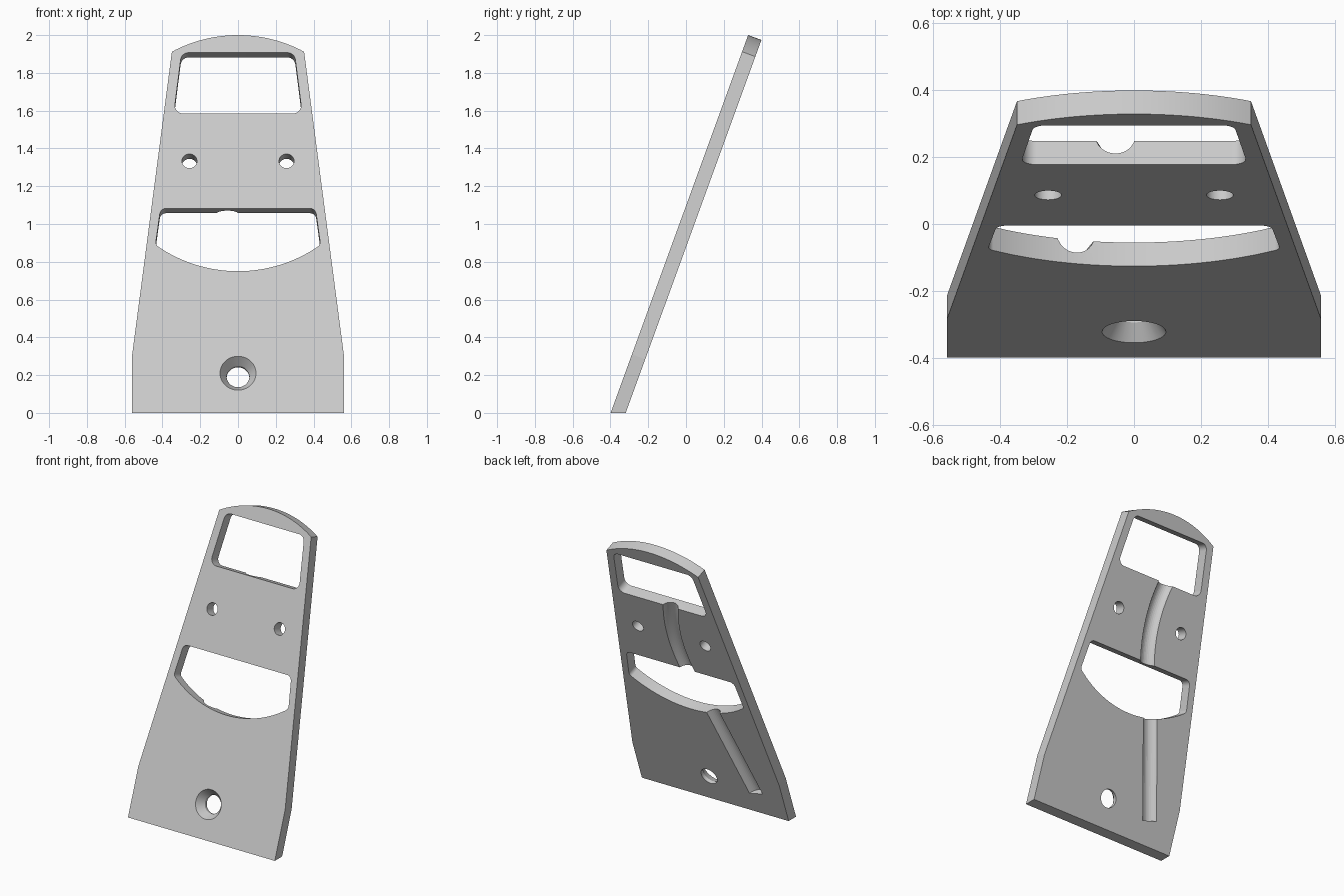
import bpy, bmesh
from math import sin, cos, tan, atan2, radians, pi
from mathutils import Vector, Matrix

if "Cube" in bpy.data.objects:
    bpy.data.objects.remove(bpy.data.objects["Cube"])

TILT = radians(20)
THICK = 0.075
C = cos(TILT)

grey = bpy.data.materials.new("light grey")
grey.use_nodes = True
grey.diffuse_color = (0.6, 0.6, 0.6, 1)
grey.node_tree.nodes["Principled BSDF"].inputs["Base Color"].default_value = (0.6, 0.6, 0.6, 1)


def link(name, bm):
    bmesh.ops.recalc_face_normals(bm, faces=bm.faces)
    mesh = bpy.data.meshes.new(name)
    bm.to_mesh(mesh)
    bm.free()
    obj = bpy.data.objects.new(name, mesh)
    bpy.context.collection.objects.link(obj)
    return obj


def prism(name, points, d0, d1):
    """Extrude an (x, height) profile through the plate depth."""
    bm = bmesh.new()
    face = bm.faces.new([bm.verts.new((x, d0, z / C)) for x, z in points])
    new = bmesh.ops.extrude_face_region(bm, geom=[face])["geom"]
    verts = [g for g in new if isinstance(g, bmesh.types.BMVert)]
    bmesh.ops.translate(bm, verts=verts, vec=(0, d1 - d0, 0))
    return link(name, bm)


def arc(half, z_end, z_mid, n=28):
    """Circular arc from +half to -half, passing through (0, z_mid)."""
    sag = abs(z_end - z_mid)
    r = (half * half + sag * sag) / (2 * sag)
    sign = 1 if z_mid > z_end else -1
    a = atan2(half, r - sag)
    angles = [a - 2 * a * i / n for i in range(n + 1)]
    return [(r * sin(t), z_mid - sign * r * (1 - cos(t))) for t in angles]


def fillet(before, corner, after, r, n=16):
    """Replace a corner with a tangent arc."""
    p = Vector(corner)
    u = (Vector(before) - p).normalized()
    w = (Vector(after) - p).normalized()
    half = u.angle(w) / 2
    centre = p + (u + w).normalized() * (r / sin(half))
    start = p + u * (r / tan(half)) - centre
    end = p + w * (r / tan(half)) - centre
    turn = start.angle(end)
    return [tuple(centre + (start * sin(turn * (1 - i / n)) + end * sin(turn * i / n)) / sin(turn))
            for i in range(n + 1)]


def round_cutter(name, x, z, r0, r1, d0, d1):
    bm = bmesh.new()
    place = Matrix.Translation((x, (d0 + d1) / 2, z / C)) @ Matrix.Rotation(-pi / 2, 4, "X")
    bmesh.ops.create_cone(bm, cap_ends=True, segments=64, radius1=r0, radius2=r1,
                          depth=d1 - d0, matrix=place)
    return link(name, bm)


def groove_cutter(name, points):
    """Round bar laid along a path just behind the back face."""
    curve = bpy.data.curves.new(name, "CURVE")
    curve.dimensions = "3D"
    curve.bevel_depth = 0.058
    curve.bevel_resolution = 14
    curve.use_fill_caps = True
    path = curve.splines.new("POLY")
    path.points.add(len(points) - 1)
    for p, (x, z) in zip(path.points, points):
        p.co = (x, THICK + 0.018, z / C, 1)
    temp = bpy.data.objects.new(name, curve)
    bpy.context.collection.objects.link(temp)
    mesh = bpy.data.meshes.new_from_object(temp.evaluated_get(bpy.context.evaluated_depsgraph_get()))
    bpy.data.objects.remove(temp)
    bm = bmesh.new()
    bm.from_mesh(mesh)
    bmesh.ops.remove_doubles(bm, verts=bm.verts, dist=1e-5)
    return link(name, bm)


# Plate with a level foot and an arched top
outline = [(-0.56, 0), (0.56, 0), (0.56, 0.31)] + arc(0.35, 1.912, 2.0) + [(-0.56, 0.31)]
plate = prism("tilted_plate", outline, 0, THICK)
for v in plate.data.vertices:
    if v.co.y > THICK / 2 and v.co.z < 0.01:
        v.co.z = THICK * tan(TILT)
plate.data.materials.append(grey)

# Upper window: rounded trapezoid
corners = [(0.34, 1.585), (0.299, 1.907), (-0.299, 1.907), (-0.34, 1.585)]
upper = []
for i, c in enumerate(corners):
    upper += fillet(corners[i - 1], c, corners[(i + 1) % 4], 0.042)

# Lower window: flat top, bowed bottom
bow = arc(0.437, 0.89, 0.75)
right_side = fillet(bow[1], bow[0], (0.41, 1.083), 0.03) + \
    fillet(bow[0], (0.41, 1.083), (-0.41, 1.083), 0.035)
lower = right_side + [(-x, z) for x, z in reversed(right_side)] + \
    [p for p in reversed(bow[2:-2])]

cutters = [prism("upper_window", upper, -0.1, 0.2),
           prism("lower_window", lower, -0.1, 0.2)]

# Screw holes and countersunk hole
for side in (-1, 1):
    cutters.append(round_cutter("screw_hole", side * 0.257, 1.333, 0.04, 0.04, -0.1, 0.2))
cutters.append(round_cutter("centre_hole", 0, 0.21, 0.06, 0.06, -0.1, 0.2))
cutters.append(round_cutter("countersink", 0, 0.21, 0.109, 0.06, -0.02, 0.052))

# Cable grooves in the back
bend = [(-0.022 - 0.042 * (t / 10) ** 2, 1.335 + 0.028 * t) for t in range(-10, 11)]
cutters.append(groove_cutter("curved_groove", bend))
cutters.append(groove_cutter("straight_groove", [(-0.35, 0.18), (-0.158, 0.83)]))

bpy.context.view_layer.objects.active = plate
for cutter in cutters:
    cutter.hide_render = True
    mod = plate.modifiers.new(cutter.name, "BOOLEAN")
    mod.operation = "DIFFERENCE"
    mod.solver = "EXACT"
    mod.object = cutter
    bpy.ops.object.modifier_apply(modifier=mod.name)
for cutter in cutters:
    bpy.data.objects.remove(cutter)

# Lean the plate back
plate.location = (0, -0.399, 0)
plate.rotation_euler = (-TILT, 0, 0)
bpy.ops.object.select_all(action="DESELECT")
plate.select_set(True)
bpy.ops.object.shade_smooth_by_angle(angle=radians(6.5))
